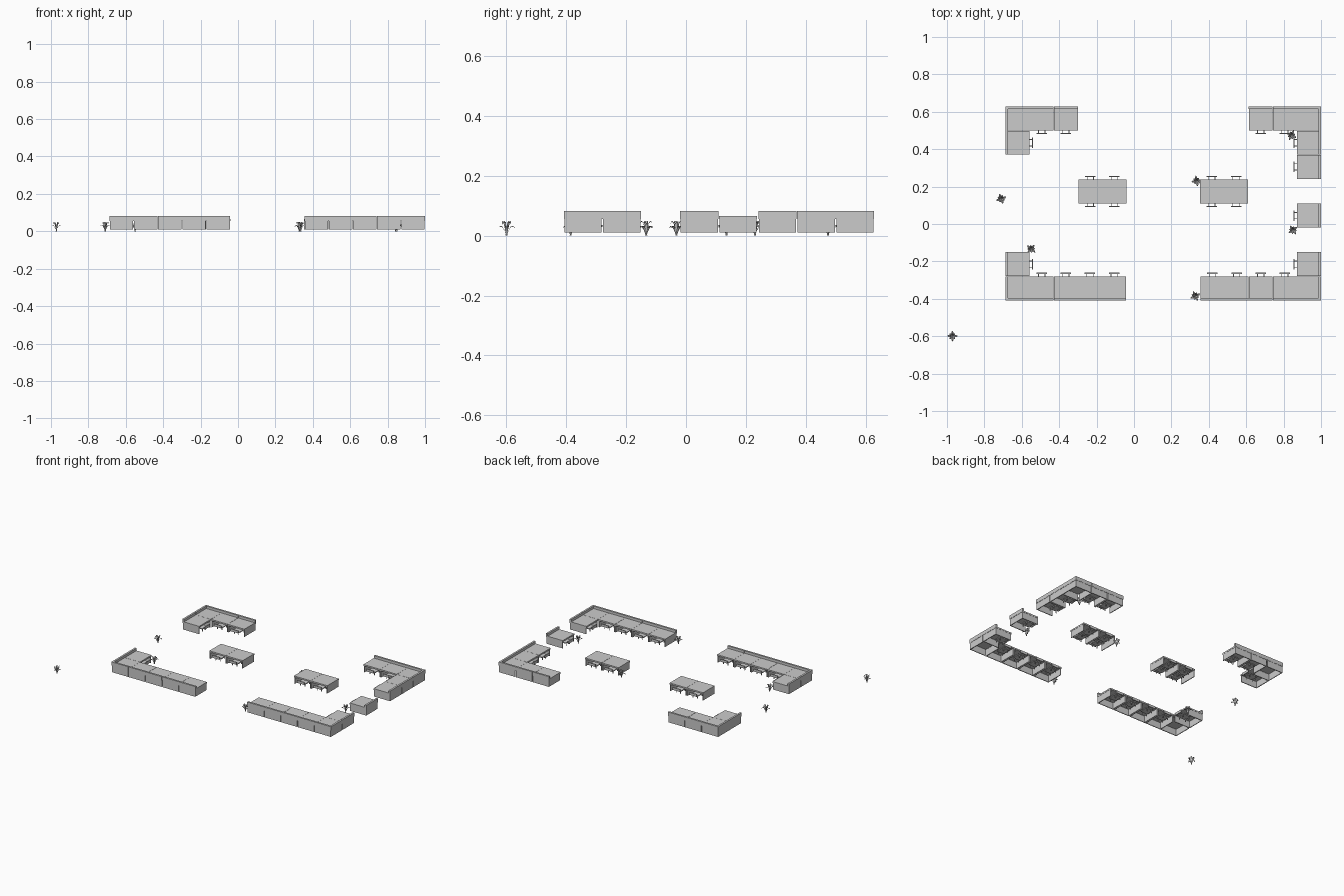
import bpy, bmesh, math
from mathutils import Matrix, Vector

if "Cube" in bpy.data.objects:
    bpy.data.objects.remove(bpy.data.objects["Cube"])

C = 0.129                      # desk cell size
ANGLE = {'S': 0, 'E': 90, 'N': 180, 'W': 270}


def add_box(bm, x0, x1, y0, y1, z0, z1):
    m = Matrix.Translation(((x0 + x1) / 2, (y0 + y1) / 2, (z0 + z1) / 2)) @ \
        Matrix.Diagonal((x1 - x0, y1 - y0, z1 - z0, 1))
    bmesh.ops.create_cube(bm, size=1, matrix=m)


def finish(bm, name):
    me = bpy.data.meshes.new(name)
    bm.to_mesh(me)
    bm.free()
    return me


def place(me, name, x, y, deg=0):
    ob = bpy.data.objects.new(name, me)
    ob.location = (x, y, 0)
    ob.rotation_euler.z = math.radians(deg)
    bpy.context.collection.objects.link(ob)
    return ob


def box_mesh(name, *dims):
    bm = bmesh.new()
    add_box(bm, *dims)
    return finish(bm, name)


# Shared parts, all drawn for the south side of a cell centred on the origin
h = C / 2
top_mesh = box_mesh("desk_top", -h + .0006, h - .0006, -h + .0006, h - .0006, .055, .065)
panel_mesh = box_mesh("side_panel", -h + .003, h - .003, -h + .002, -h + .007, .01, .055)
screen_mesh = box_mesh("low_screen", -h + .0004, h - .0004, -h, -h + .013, .057, .082)


def chair_mesh():
    bm = bmesh.new()
    add_box(bm, -.027, .027, -h + .002, -h + .06, .029, .035)        # seat
    add_box(bm, -.028, .028, -h - .019, -h - .013, .034, .051)       # backrest
    for s in (-1, 1):
        x = s * .017
        add_box(bm, x - .002, x + .002, -h - .014, -h + .01, .031, .035)   # back stems
        for y in (-h + .006, -h + .055):                                   # legs
            add_box(bm, x - .002, x + .002, y - .002, y + .002, .01, .03)
    return finish(bm, "chair")


def plant_mesh():
    # curved pointed leaves, folded along the midrib
    bm = bmesh.new()
    path = [(0, .001, .002), (.007, .020, .0045), (.014, .033, .006),
            (.022, .036, .005), (.029, .029, 0)]
    for k in range(8):
        ang = k * math.pi / 4
        tall = 1.3 if k % 2 else .85
        reach = .72 if k % 2 else 1
        rot = Matrix.Rotation(ang, 3, 'Z')
        prev = None
        for r, z, w in path:
            pts = [(r * reach, -w, z * tall + w * .4), (r * reach, 0, z * tall),
                   (r * reach, w, z * tall + w * .4)]
            if w == 0:
                pts = pts[:1]
            row = [bm.verts.new(rot @ Vector(p)) for p in pts]
            if prev:
                for i in range(2):
                    if len(row) == 3:
                        bm.faces.new((prev[i], row[i], row[i + 1], prev[i + 1]))
                    else:
                        bm.faces.new((prev[i], row[0], prev[i + 1]))
            prev = row
    # small root clump
    bmesh.ops.create_cone(bm, cap_ends=True, segments=6, radius1=.004, radius2=.002,
                          depth=.01, matrix=Matrix.Translation((0, 0, .005)))
    return finish(bm, "plant")


chair = chair_mesh()
plant = plant_mesh()


def desk(x, y, panels, screens="", chairs=""):
    """One desk cell whose lower left corner is x, y."""
    x, y = x + h, y + h
    place(top_mesh, "desk_top", x, y)
    for d in panels:
        place(panel_mesh, "side_panel", x, y, ANGLE[d])
    for d in screens:
        place(screen_mesh, "low_screen", x, y, ANGLE[d])
    for d in chairs:
        place(chair, "chair", x, y, ANGLE[d])


L, R = -.687, 1 - C            # left column, right column
B, F = .628 - C, -.408         # back row, front row

# Corner cells
desk(L, B, "NW", "NW")
desk(R, B, "NE", "NE")
desk(L, F, "SW", "SW")
desk(R, F, "SE", "SE")

# Back rows
for i in (1, 2):
    desk(L + i * C, B, "NEW", "N", "S")
    desk(R - i * C, B, "NEW", "N", "S")

# Front rows
for i in range(1, 5):
    desk(R - i * C, F, "SEW", "S", "N")
    desk(L + i * C, F, "SEW", "S", "N")

# Side columns
desk(L, B - C, "NSW", "W", "E")
desk(L, F + C, "NSW", "W", "E")
for y in (B - C, B - 2 * C, -.02, F + C):
    desk(R, y, "NSE", "E", "W")

# Island desks with chairs on both sides
for x0 in (-.298, .352):
    for i in (0, 1):
        desk(x0 + i * C, .109, "EW", "", "NS")

# Plants
for x, y, a in ((-.971, -.599, 0), (-.71, .135, 20), (-.55, -.133, 50), (.335, .23, 10),
                (.85, -.032, 35), (.842, .474, 65), (.328, -.385, 25)):
    place(plant, "plant", x, y, a)
